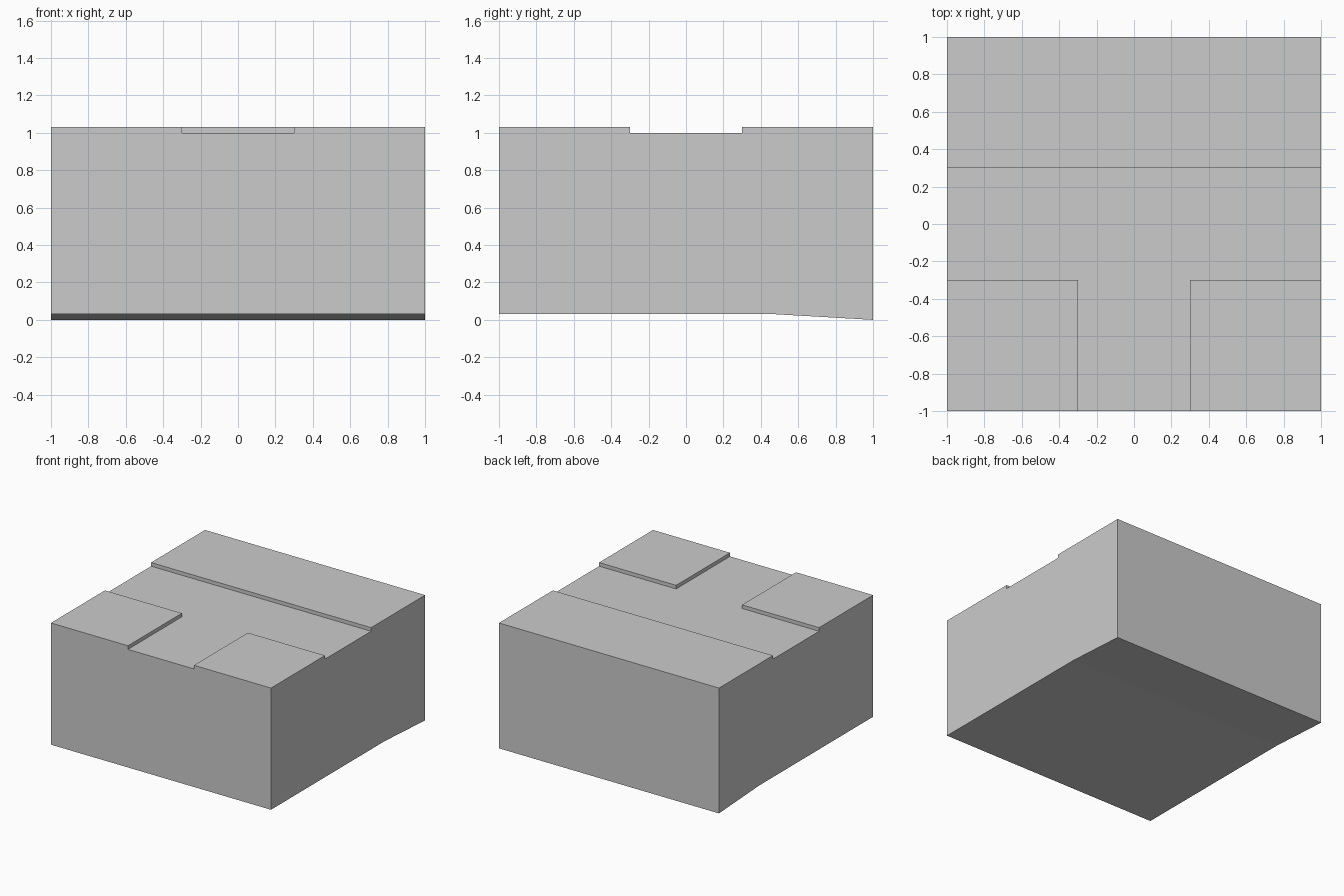
import bpy, bmesh
from mathutils import Vector

if "Cube" in bpy.data.objects:
    bpy.data.objects.remove(bpy.data.objects["Cube"])


def prism(name, points, direction):
    """Extrude a closed polygon along a direction into a solid."""
    bm = bmesh.new()
    face = bm.faces.new([bm.verts.new(p) for p in points])
    new = bmesh.ops.extrude_face_region(bm, geom=[face])["geom"]
    bmesh.ops.translate(bm, vec=Vector(direction),
                        verts=[v for v in new if isinstance(v, bmesh.types.BMVert)])
    bmesh.ops.recalc_face_normals(bm, faces=bm.faces)
    mesh = bpy.data.meshes.new(name)
    bm.to_mesh(mesh)
    bm.free()
    obj = bpy.data.objects.new(name, mesh)
    bpy.context.collection.objects.link(obj)
    return obj


# Block: side profile with a sloped underside at the back
profile = [(-1, 0.03), (0.48, 0.03), (1, 0), (1, 1.03), (-1, 1.03)]
block = prism("junction_block", [(-1, y, z) for y, z in profile], (2, 0, 0))

# T-shaped channel: crossing from side to side with a branch to the front
w, e = 0.30, 1.2
outline = [(-e, w), (-e, -w), (-w, -w), (-w, -e), (w, -e), (w, -w), (e, -w), (e, w)]
cutter = prism("channel_cutter", [(x, y, 1.0) for x, y in outline], (0, 0, 0.2))
cutter.hide_render = True

cut = block.modifiers.new("channel", 'BOOLEAN')
cut.operation = 'DIFFERENCE'
cut.solver = 'EXACT'
cut.object = cutter
bpy.context.view_layer.objects.active = block
block.select_set(True)
bpy.ops.object.modifier_apply(modifier=cut.name)
bpy.data.objects.remove(cutter)
